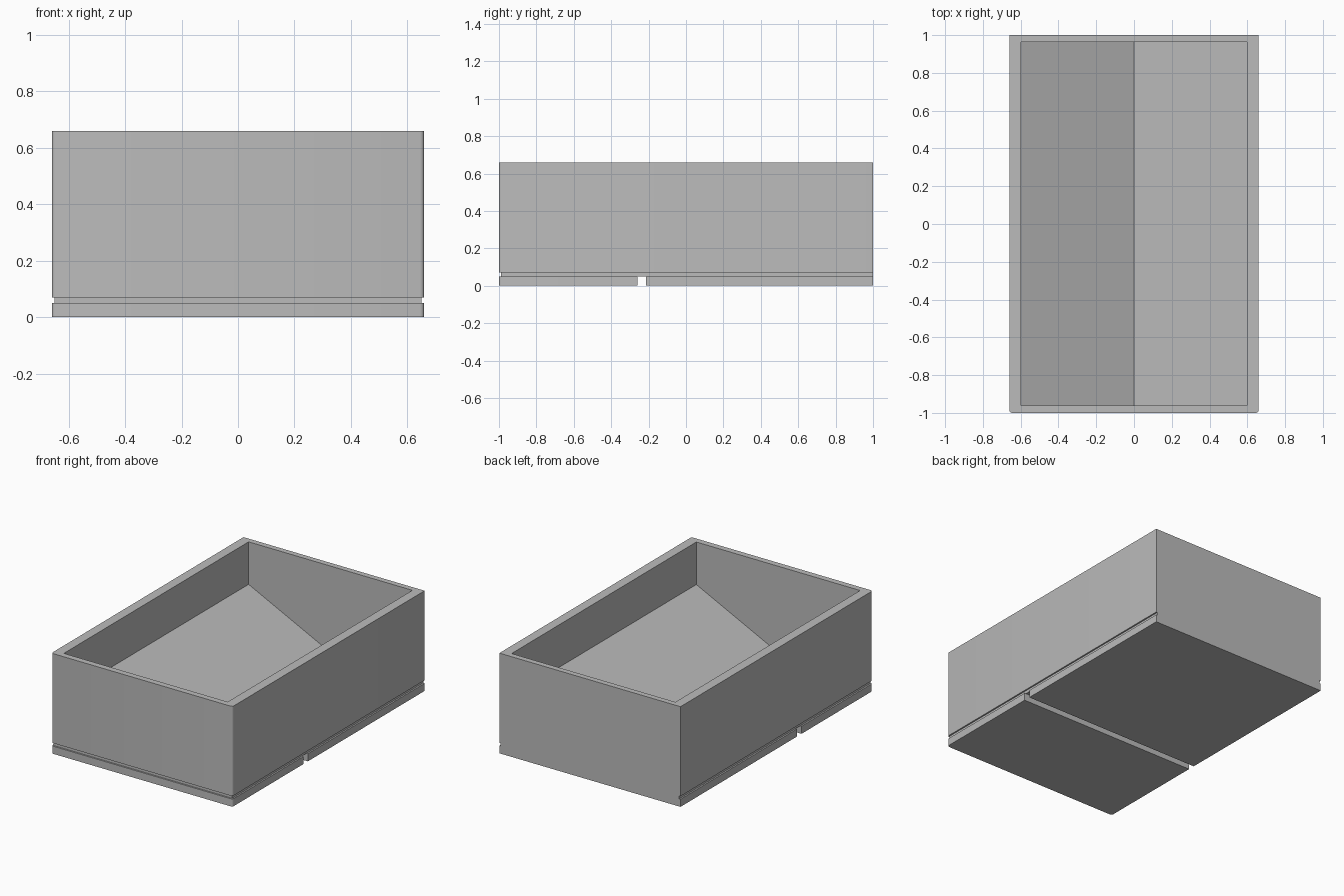
import bpy, bmesh, math

if "Cube" in bpy.data.objects:
    bpy.data.objects.remove(bpy.data.objects["Cube"])

grey = bpy.data.materials.new("plain grey")
grey.diffuse_color = (0.5, 0.5, 0.5, 1)
grey.use_nodes = True
grey.node_tree.nodes["Principled BSDF"].inputs["Base Color"].default_value = grey.diffuse_color

HALF_W = 0.66   # half width
TOP = 0.66      # rim height


def finish(name, bm):
    bmesh.ops.recalc_face_normals(bm, faces=bm.faces)
    mesh = bpy.data.meshes.new(name)
    bm.to_mesh(mesh)
    bm.free()
    mesh.materials.append(grey)
    obj = bpy.data.objects.new(name, mesh)
    bpy.context.collection.objects.link(obj)
    return obj


def prism(name, points, offset):
    """Extrude a closed 3D outline along an offset."""
    bm = bmesh.new()
    face = bm.faces.new([bm.verts.new(p) for p in points])
    new = bmesh.ops.extrude_face_region(bm, geom=[face])["geom"]
    verts = [v for v in new if isinstance(v, bmesh.types.BMVert)]
    bmesh.ops.translate(bm, verts=verts, vec=offset)
    return finish(name, bm)


def slab(name, half_w, y0, y1, z0, z1, radius=0.0):
    """Upright block, optionally with rounded front corners."""
    pts = [(half_w, y1, z0), (-half_w, y1, z0)]
    if radius:
        for side, start in ((-1, math.pi), (1, 1.5 * math.pi)):
            for i in range(5):
                a = start + i * math.pi / 8
                pts.append((side * (half_w - radius) + radius * math.cos(a),
                            y0 + radius + radius * math.sin(a), z0))
    else:
        pts += [(-half_w, y0, z0), (half_w, y0, z0)]
    return prism(name, pts, (0, 0, z1 - z0))


# Tray body with a V-floored pocket
body = slab("tray_body", HALF_W, -1, 1, 0.07, TOP, 0.015)
pocket = prism("pocket_cutter",
               [(-0.597, -0.96, 0.8), (-0.597, -0.96, 0.38), (0, -0.96, 0.09),
                (0.597, -0.96, 0.38), (0.597, -0.96, 0.8)], (0, 1.923, 0))
pocket.hide_render = True
cut = body.modifiers.new("pocket", 'BOOLEAN')
cut.operation = 'DIFFERENCE'
cut.solver = 'EXACT'
cut.object = pocket
bpy.context.view_layer.objects.active = body
body.select_set(True)
bpy.ops.object.modifier_apply(modifier=cut.name)
bpy.data.objects.remove(pocket)

# Recessed neck, flush at the back, forming the shadow groove
slab("groove_neck", HALF_W - 0.01, -0.99, 1, 0.05, 0.07)

# Base plates separated by a cross slot
slab("front_base", HALF_W, -1, -0.26, 0, 0.05, 0.015)
slab("rear_base", HALF_W, -0.215, 1, 0, 0.05)

# Smooth only the rounded corners
for obj in list(bpy.context.collection.objects):
    bpy.ops.object.select_all(action='DESELECT')
    obj.select_set(True)
    bpy.context.view_layer.objects.active = obj
    bpy.ops.object.shade_smooth_by_angle(angle=math.radians(30))
